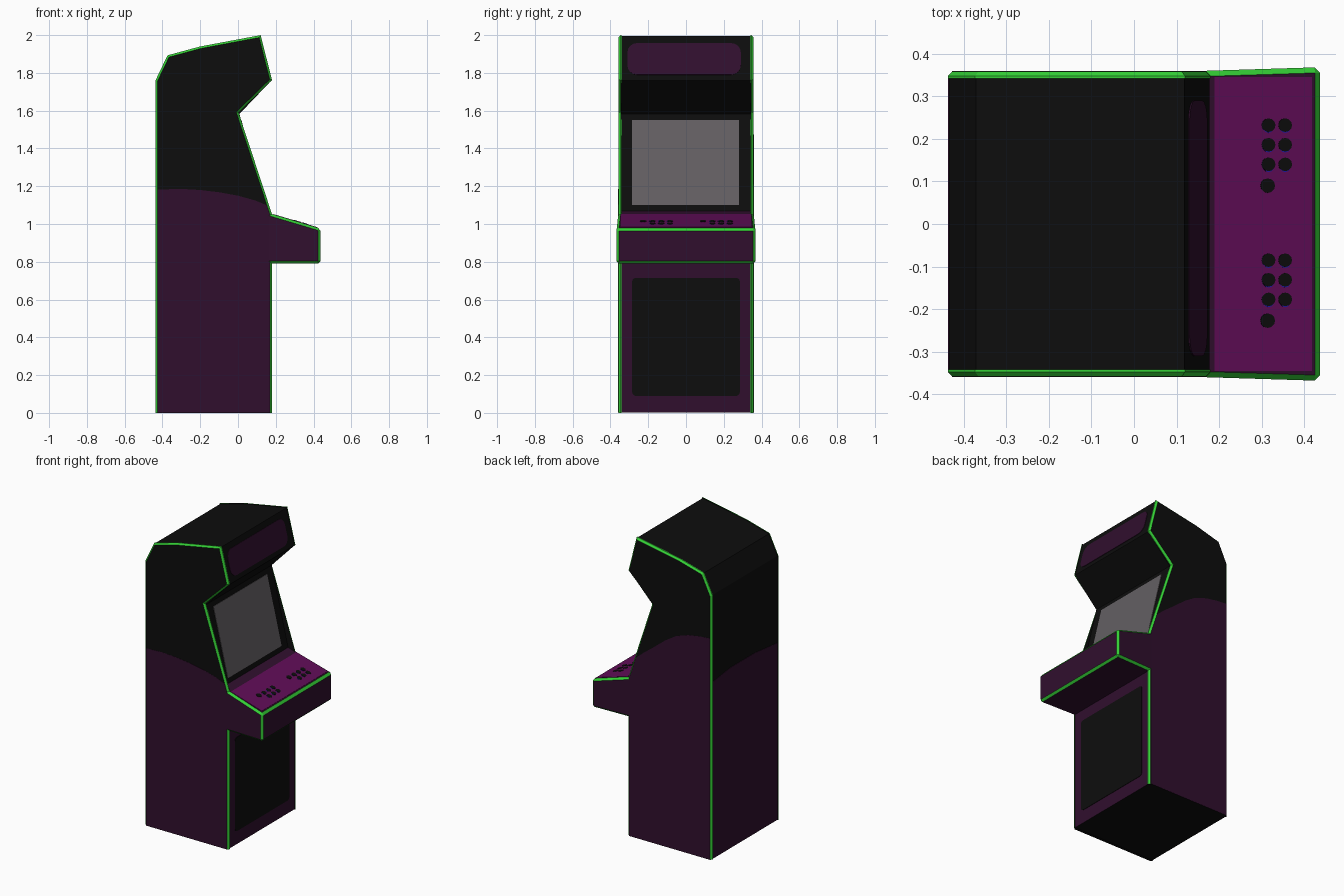
import bpy, bmesh, math
from mathutils import Vector

if "Cube" in bpy.data.objects:
    bpy.data.objects.remove(bpy.data.objects["Cube"])


def material(name, rgb):
    m = bpy.data.materials.new(name)
    m.diffuse_color = (*rgb, 1)
    m.use_nodes = True
    m.node_tree.nodes["Principled BSDF"].inputs["Base Color"].default_value = m.diffuse_color
    return m


BLACK = material("cabinet black", (0.004, 0.004, 0.004))
PURPLE = material("dark purple", (0.030, 0.0048, 0.027))
MAGENTA = material("panel magenta", (0.120, 0.0040, 0.098))
GREEN = material("trim green", (0.034, 0.62, 0.036))
GREY = material("screen grey", (0.125, 0.113, 0.123))
BLUE = material("button blue", (0.010, 0.010, 0.40))


def finish(name, bm, mats):
    bmesh.ops.recalc_face_normals(bm, faces=bm.faces)
    me = bpy.data.meshes.new(name)
    bm.to_mesh(me)
    bm.free()
    for m in mats:
        me.materials.append(m)
    ob = bpy.data.objects.new(name, me)
    bpy.context.collection.objects.link(ob)
    return ob


def prism_bm(pts, vec):
    """Solid made by sweeping a planar polygon along vec."""
    bm = bmesh.new()
    vec = Vector(vec)
    a = [bm.verts.new(p) for p in pts]
    b = [bm.verts.new(Vector(p) + vec) for p in pts]
    bm.faces.new(a)
    bm.faces.new(b)
    n = len(pts)
    for i in range(n):
        bm.faces.new((a[i], a[(i + 1) % n], b[(i + 1) % n], b[i]))
    bmesh.ops.recalc_face_normals(bm, faces=bm.faces)
    return bm


def prism(name, pts, vec, mat):
    return finish(name, prism_bm(pts, vec), [mat])


def plate(name, a, b, z0, z1, y0, y1, mat, radius=0.0, thick=0.003):
    """Thin rounded rectangle on the slanted line a->b (x, z), bottom to top."""
    a, b = Vector((a[0], 0, a[1])), Vector((b[0], 0, b[1]))
    d = (b - a).normalized()
    normal = Vector((d.z, 0, -d.x))
    u0, u1 = (z0 - a.z) / d.z, (z1 - a.z) / d.z
    steps = 4 if radius else 0
    pts = []
    for i, (y, u) in enumerate(((y1, u1), (y0, u1), (y0, u0), (y1, u0))):
        cy = y - math.copysign(radius, y - (y0 + y1) / 2)
        cu = u - math.copysign(radius, u - (u0 + u1) / 2)
        for s in range(steps + 1):
            t = math.pi / 2 * (i + s / max(steps, 1))
            pts.append(a + d * (cu + radius * math.sin(t))
                       + Vector((0, cy + radius * math.cos(t), 0)))
    return prism(name, pts, normal * thick, mat)


# side panels: green edge trim with bevelled outer edge
OUTLINE = [(-0.437, 0), (0.18, 0), (0.18, 1.052), (0.003, 1.59), (0.18, 1.762),
           (0.12, 2.0), (-0.2, 1.94), (-0.373, 1.893), (-0.437, 1.76)]
WAVES = {-1: [(0.151, 1.10), (0.09, 1.125), (0, 1.15), (-0.1, 1.168),
              (-0.2, 1.18), (-0.3, 1.186), (-0.427, 1.182)],
         1: [(0.118, 1.20), (0.06, 1.25), (0, 1.295), (-0.1, 1.375),
             (-0.18, 1.425), (-0.27, 1.455), (-0.35, 1.468), (-0.427, 1.475)]}
for side, label in ((-1, "left"), (1, "right")):
    bm = prism_bm([(x, side * 0.342, z) for x, z in OUTLINE], (0, side * 0.016, 0))
    for f in bm.faces:
        rim = abs(f.normal.y) < 0.5 and f.calc_center_median().z > 0.001
        f.material_index = 1 if rim else 0
    rims = [e for e in bm.edges
            if all(abs(v.co.y) > 0.35 for v in e.verts)
            and any(v.co.z > 0.001 for v in e.verts)]
    bmesh.ops.bevel(bm, geom=rims, offset=0.011, offset_type='OFFSET', segments=1,
                    profile=0.5, affect='EDGES', material=1)
    finish(label + "_side_panel", bm, [BLACK, GREEN])
    # purple lower paint with a wavy top edge
    lower = [(-0.427, 0.001), (0.169, 0.001), (0.169, 1.05)] + WAVES[side]
    prism(label + "_side_paint", [(x, side * 0.357, z) for x, z in lower],
          (0, side * 0.002, 0), PURPLE)

# cabinet core with recessed screen surround
SCREEN_A, SCREEN_B = (0.13, 1.068), (0.008, 1.583)
SIGN_A, SIGN_B = (0.177, 1.76), (0.118, 1.995)
CORE = [(-0.434, 0.002), (0.176, 0.002), (0.176, 1.053), SCREEN_A, SCREEN_B,
        SIGN_A, SIGN_B, (-0.2, 1.936), (-0.371, 1.889), (-0.434, 1.759)]
bm = prism_bm([(x, -0.344, z) for x, z in CORE], (0, 0.688, 0))
for f in bm.faces:
    c = f.calc_center_median()
    front = f.normal.x > 0.2 and c.z < 1.065 and abs(f.normal.y) < 0.5
    f.material_index = 1 if front else 0
finish("cabinet_core", bm, [BLACK, PURPLE])

# purple lower half of the back
prism("back_paint", [(-0.434, -0.343, 0.003), (-0.434, 0.343, 0.003),
                     (-0.434, 0.343, 1.18), (-0.434, 0.15, 1.205),
                     (-0.434, -0.1, 1.205), (-0.434, -0.343, 1.18)],
      (-0.002, 0, 0), PURPLE)

# screen, lit sign and coin door
plate("screen", SCREEN_A, SCREEN_B, 1.10, 1.55, -0.285, 0.28, GREY)
plate("sign_panel", SIGN_A, SIGN_B, 1.79, 1.957, -0.31, 0.29, PURPLE, 0.05)
plate("coin_door", (0.176, 0), (0.176, 1), 0.09, 0.715, -0.285, 0.285, BLACK, 0.02)

# control box, slightly flared, with green edges
DECK_A, DECK_B = (0.437, 0.976), (0.165, 1.057)
BOX = [(0.165, 0.79), (0.437, 0.79), DECK_A, DECK_B]
bm = prism_bm([(x, -0.3595, z) for x, z in BOX], (0, 0.719, 0))
for v in bm.verts:
    if v.co.x > 0.3:
        v.co.y = math.copysign(0.368, v.co.y)
edges = [e for e in bm.edges if any(v.co.x > 0.3 for v in e.verts)]
bmesh.ops.bevel(bm, geom=edges, offset=0.013, offset_type='OFFSET', segments=1,
                profile=0.5, affect='EDGES', material=1)
finish("control_box", bm, [PURPLE, GREEN])
plate("control_deck", DECK_A, DECK_B, 0.982, 1.05, -0.345, 0.345, MAGENTA, thick=0.002)

# buttons and sticks for two players
slope = (DECK_B[1] - DECK_A[1]) / (DECK_B[0] - DECK_A[0])
deck_normal = Vector((-slope, 0, 1)).normalized()


def disc(name, x, y, r, lift, mat):
    pts = []
    for i in range(12):
        t = math.tau * i / 12
        px = x + r * math.cos(t)
        pz = DECK_A[1] + slope * (px - DECK_A[0])
        pts.append(Vector((px, y + r * math.sin(t), pz)) + deck_normal * 0.001)
    prism(name, pts, deck_normal * lift, mat)


for player, y0 in ((1, 0.09), (2, -0.227)):
    disc(f"player_{player}_stick_base", 0.313, y0, 0.017, 0.003, BLACK)
    for row in range(3):
        for col in range(2):
            x, y = 0.315 + 0.039 * col, y0 + 0.05 + 0.046 * row
            tag = f"player_{player}_button_{row * 2 + col + 1}"
            disc(tag + "_ring", x, y - 0.005, 0.013, 0.002, BLUE)
            disc(tag, x, y, 0.016, 0.003, BLACK)
